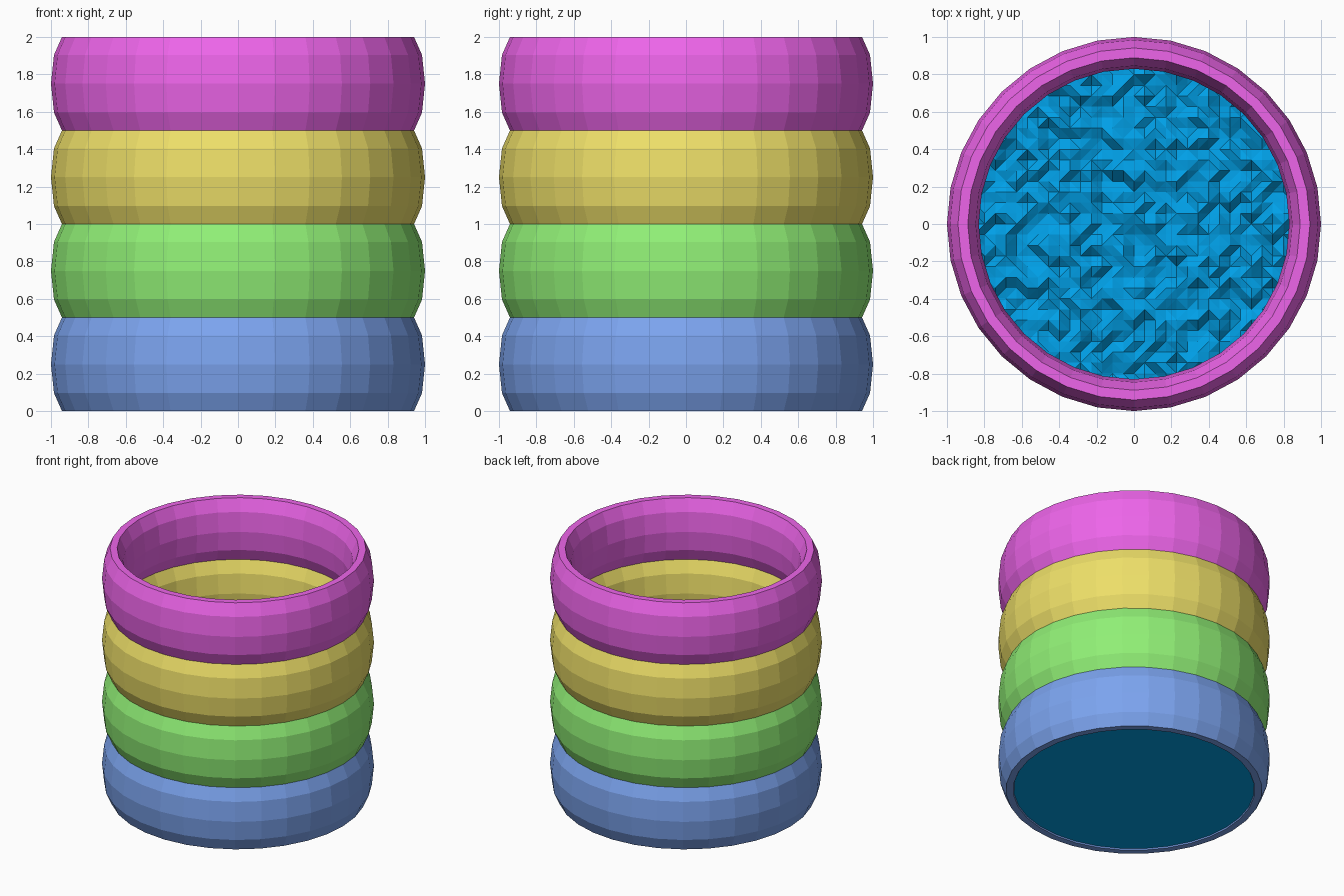
import bpy, bmesh, math, random

if "Cube" in bpy.data.objects:
    bpy.data.objects.remove(bpy.data.objects["Cube"])

random.seed(4)
SIDES = 32


def paint(obj, name, rgb):
    mat = bpy.data.materials.new(name)
    mat.diffuse_color = (*rgb, 1)
    mat.use_nodes = True
    mat.node_tree.nodes["Principled BSDF"].inputs["Base Color"].default_value = mat.diffuse_color
    obj.data.materials.clear()
    obj.data.materials.append(mat)


def to_object(bm, name):
    bmesh.ops.recalc_face_normals(bm, faces=bm.faces)
    mesh = bpy.data.meshes.new(name)
    bm.to_mesh(mesh)
    bm.free()
    obj = bpy.data.objects.new(name, mesh)
    bpy.context.collection.objects.link(obj)
    return obj


# Inflatable ring: a tall oval ten-sided section swept around z
def ring(name, z, rgb):
    bm = bmesh.new()
    loops = []
    for i in range(SIDES):
        a = 2 * math.pi * i / SIDES
        loop = []
        for j in range(10):
            t = 2 * math.pi * j / 10
            r = 0.915 + 0.085 * math.cos(t)
            h = z + 0.25 * math.sin(t) / math.sin(math.radians(72))
            loop.append(bm.verts.new((r * math.cos(a), r * math.sin(a), h)))
        loops.append(loop)
    for i in range(SIDES):
        p, q = loops[i], loops[(i + 1) % SIDES]
        for j in range(10):
            k = (j + 1) % 10
            bm.faces.new((p[j], q[j], q[k], p[k]))
    paint(to_object(bm, name), name + "_colour", rgb)


ring("bottom_ring", 0.25, (0.20, 0.37, 0.86))
ring("lower_ring", 0.75, (0.28, 0.86, 0.18))
ring("upper_ring", 1.25, (0.85, 0.74, 0.14))
ring("top_ring", 1.75, (0.85, 0.13, 0.82))

# Choppy water block: a triangulated grid with random heights, pulled down
bm = bmesh.new()
bmesh.ops.create_grid(bm, x_segments=34, y_segments=34, size=0.97)
for v in bm.verts:
    v.co.z = 1.17 + random.uniform(-0.035, 0.035)
bmesh.ops.triangulate(bm, faces=bm.faces)
rim = [e for e in bm.edges if e.is_boundary]
low = bmesh.ops.extrude_edge_only(bm, edges=rim)["geom"]
for v in (g for g in low if isinstance(g, bmesh.types.BMVert)):
    v.co.z = -0.3
bmesh.ops.holes_fill(bm, edges=[e for e in bm.edges if e.is_boundary])
water = to_object(bm, "water")

# Trim the water to a round body that sits inside the rings
bpy.ops.mesh.primitive_cylinder_add(vertices=64, radius=0.885, depth=1.49,
                                    location=(0, 0, 0.755))
cutter = bpy.context.object
cutter.name = "water_cutter"
mod = water.modifiers.new("round_trim", 'BOOLEAN')
mod.operation = 'INTERSECT'
mod.solver = 'EXACT'
mod.object = cutter
bpy.context.view_layer.objects.active = water
bpy.ops.object.modifier_apply(modifier=mod.name)
bpy.data.objects.remove(cutter)
paint(water, "water_colour", (0.0, 0.35, 0.8))
